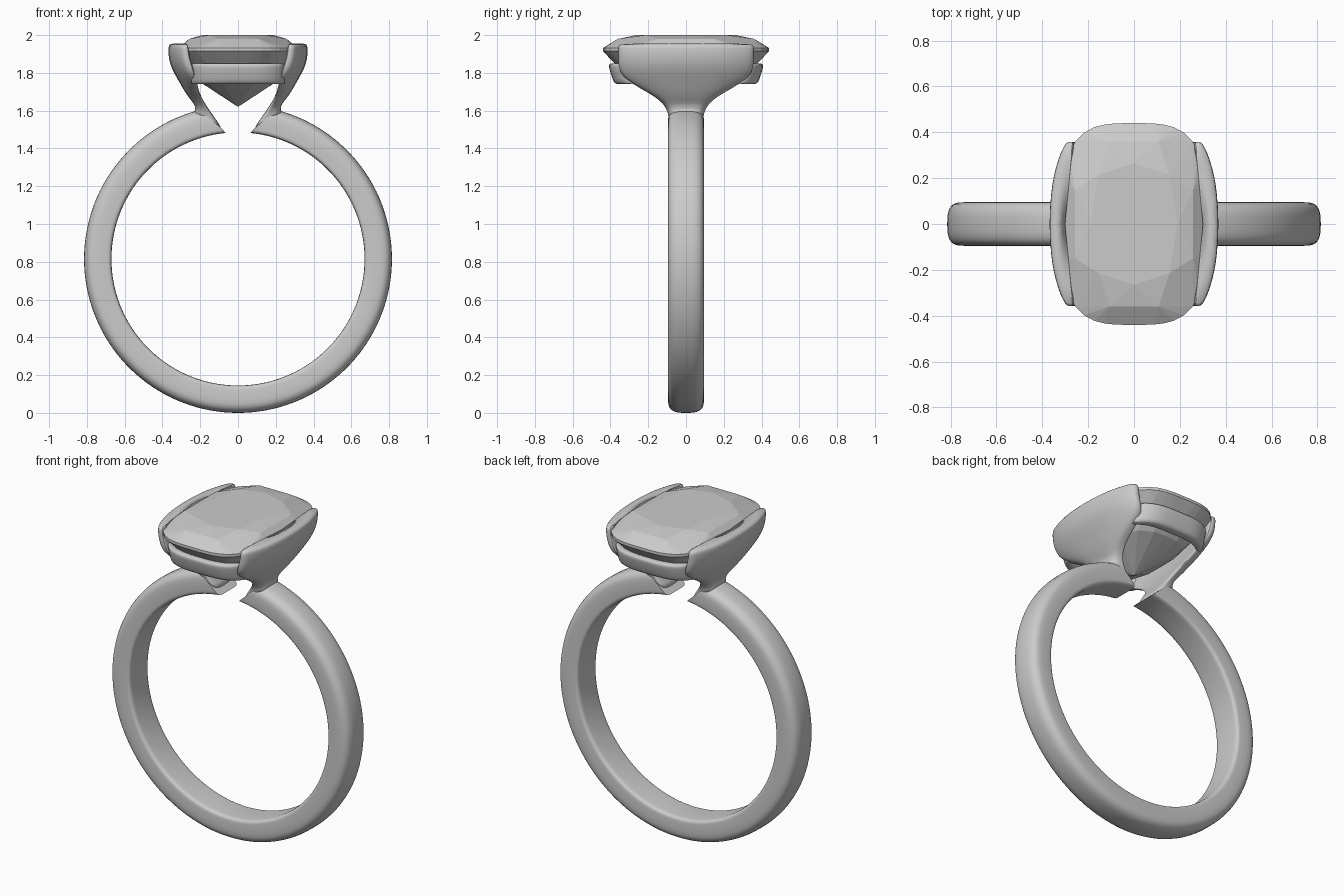
import bpy, bmesh
from math import sin, cos, pi, radians, copysign

cube = bpy.data.objects.get("Cube")
if cube:
    bpy.data.objects.remove(cube, do_unlink=True)

grey = bpy.data.materials.new("pale_grey")
grey.use_nodes = True
grey.diffuse_color = (0.6, 0.6, 0.6, 1)
grey.node_tree.nodes["Principled BSDF"].inputs["Base Color"].default_value = (0.6, 0.6, 0.6, 1)


def spow(v, n):
    return copysign(abs(v) ** (2 / n), v)


def oval(count, n, n_neg=None):
    """Unit superellipse; n_neg squares off the half where u is negative."""
    pts = []
    for i in range(count):
        a = 2 * pi * i / count
        e = n_neg if n_neg and cos(a) < 0 else n
        pts.append((spow(cos(a), e), spow(sin(a), e)))
    return pts


def finish(name, bm, smooth=True, subdivide=0):
    bmesh.ops.recalc_face_normals(bm, faces=bm.faces)
    mesh = bpy.data.meshes.new(name)
    bm.to_mesh(mesh)
    bm.free()
    mesh.materials.append(grey)
    obj = bpy.data.objects.new(name, mesh)
    bpy.context.collection.objects.link(obj)
    if smooth:
        bpy.ops.object.select_all(action='DESELECT')
        obj.select_set(True)
        bpy.context.view_layer.objects.active = obj
        bpy.ops.object.shade_smooth_by_angle(angle=radians(50))
    if subdivide:
        mod = obj.modifiers.new("Subdivision", 'SUBSURF')
        mod.levels = mod.render_levels = subdivide
    return obj


def loft(name, sections, subdivide=0):
    """Skin a row of equal-length point loops and cap both ends."""
    bm = bmesh.new()
    loops = [[bm.verts.new(p) for p in s] for s in sections]
    for a, b in zip(loops, loops[1:]):
        for i in range(len(a)):
            j = (i + 1) % len(a)
            bm.faces.new((a[i], a[j], b[j], b[i]))
    bm.faces.new(loops[0])
    bm.faces.new(loops[-1])
    return finish(name, bm, subdivide=subdivide)


# Band: rounded outside, flat inside, open at the top with slanted ends
R_IN, R_OUT, BAND_HALF, STEPS = 0.67, 0.815, 0.095, 128
band = []
for k in range(STEPS + 1):
    section = []
    for u, v in oval(32, 3, 8):
        f = (u + 1) / 2
        r = R_IN + (R_OUT - R_IN) * f
        start = radians(5.5 + 9.5 * f)
        t = start + (2 * pi - 2 * start) * k / STEPS
        section.append((r * sin(t), BAND_HALF * v, R_OUT + r * cos(t)))
    band.append(section)
loft("band", band)

# Side arms: inner x, inner z, outer x, outer z, half width, bow around the stone
ARM = [
    (0.075, 1.49, 0.25, 1.57, 0.090, 0),
    (0.10, 1.53, 0.22, 1.61, 0.092, 0),
    (0.15, 1.60, 0.235, 1.64, 0.10, 0),
    (0.19, 1.66, 0.27, 1.68, 0.15, 0.01),
    (0.225, 1.715, 0.30, 1.73, 0.25, 0.03),
    (0.25, 1.765, 0.33, 1.78, 0.33, 0.05),
    (0.27, 1.81, 0.352, 1.82, 0.355, 0.06),
    (0.288, 1.86, 0.367, 1.86, 0.36, 0.06),
    (0.30, 1.91, 0.373, 1.91, 0.36, 0.06),
    (0.304, 1.945, 0.371, 1.945, 0.36, 0.06),
    (0.315, 1.957, 0.36, 1.957, 0.353, 0.06),
]
for side, sx in (("left", 1), ("right", -1)):
    sections = []
    for xi, zi, xo, zo, w, bow in ARM:
        loop = []
        for u, v in oval(32, 3.6):
            f = (u + 1) / 2
            loop.append((sx * (xi + (xo - xi) * f - bow * v * v), w * v, zi + (zo - zi) * f))
        sections.append(loop)
    loft(side + "_arm", sections, subdivide=1)

# Front and back rails below the stone
for side, sy in (("front", -1), ("back", 1)):
    sections = []
    for k in range(17):
        x = 0.245 * (k - 8) / 8
        y = 0.415 * (1 - (abs(x) / 0.3) ** 3.4) ** (1 / 3.4)
        sections.append([(x, sy * (y - 0.05 + 0.033 * u + 0.017 * v), 1.795 + 0.055 * v)
                         for u, v in oval(24, 4)])
    loft(side + "_rail", sections)

# Cushion-cut stone: rings of count, turn, scale and height, hulled into facets
STONE = [
    (8, 0, 0.60, 2.0),
    (8, 0.5, 0.83, 1.98),
    (48, 0, 1.0, 1.932),
    (48, 0, 1.0, 1.915),
    (16, 0.5, 0.86, 1.85),
    (16, 0, 0.63, 1.75),
    (1, 0, 0, 1.62),
]
bm = bmesh.new()
for count, turn, scale, z in STONE:
    for i in range(count):
        a = 2 * pi * (i + turn) / count
        # radial superellipse keeps facet points evenly spread
        r = scale * (abs(cos(a)) ** 3.4 + abs(sin(a)) ** 3.4) ** (-1 / 3.4)
        bm.verts.new((0.315 * r * cos(a), 0.44 * r * sin(a), z))
bmesh.ops.convex_hull(bm, input=bm.verts)
bmesh.ops.dissolve_limit(bm, angle_limit=radians(1), verts=bm.verts, edges=bm.edges)
finish("stone", bm, smooth=False)
